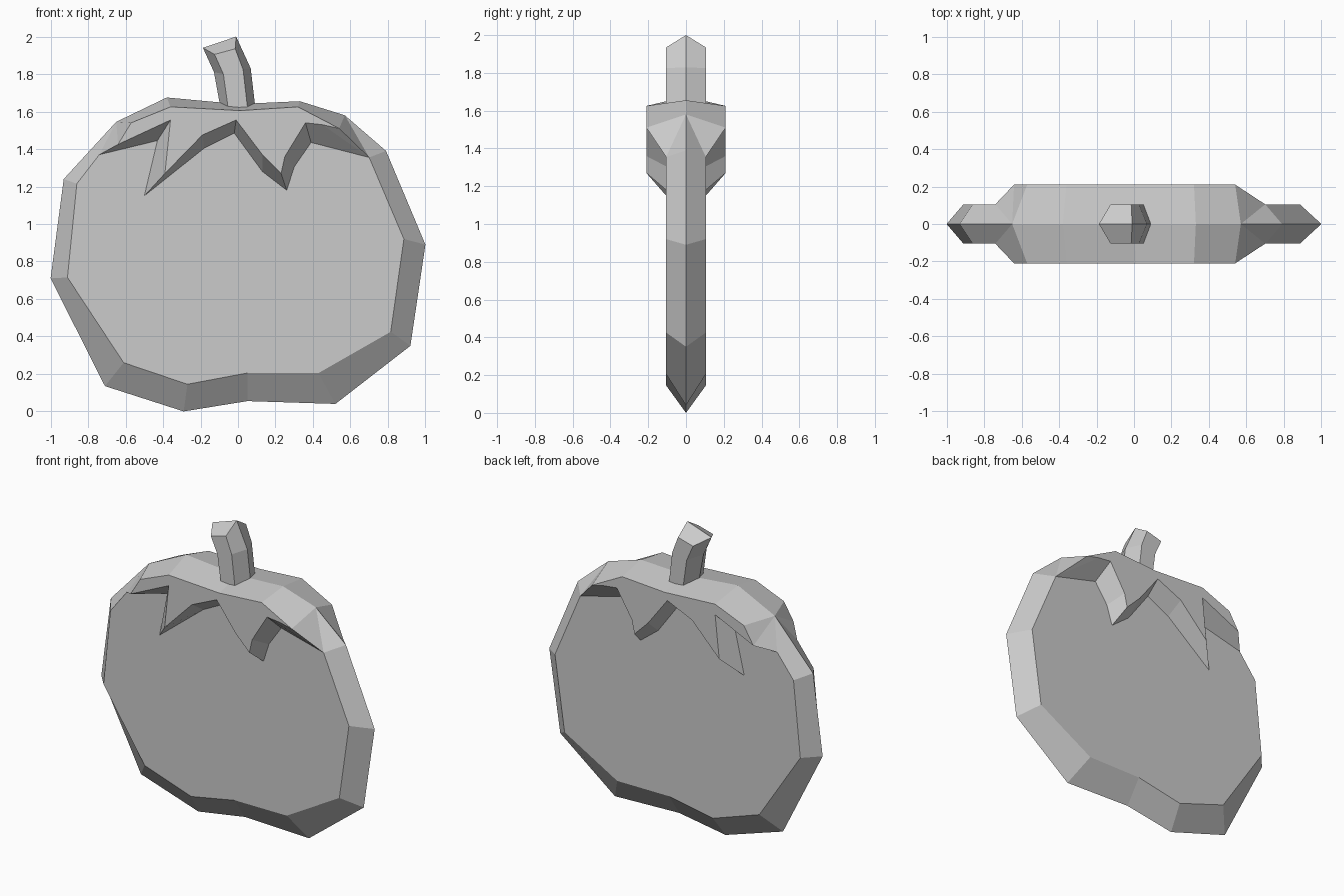
import bpy, bmesh

if "Cube" in bpy.data.objects:
    bpy.data.objects.remove(bpy.data.objects["Cube"])


def build(name, strips, caps):
    """Strips join two profiles of (x, z) points at given depths; caps are flat
    profiles. Everything is mirrored front to back and welded."""
    bm = bmesh.new()
    cache = {}

    def face(points):
        verts = []
        for p in points:
            if p not in cache:
                cache[p] = bm.verts.new(p)
            if cache[p] not in verts:
                verts.append(cache[p])
        if len(verts) > 2 and bm.faces.get(verts) is None:
            bm.faces.new(verts)

    for side in (-1, 1):
        def at(p):
            d = p[2] * side
            return (p[0], d if d else 0.0, p[1])
        for a, b in strips:
            for i in range(len(a) - 1):
                face([at(a[i]), at(a[i + 1]), at(b[i + 1]), at(b[i])])
        for c in caps:
            face([at(p) for p in c])
    bmesh.ops.recalc_face_normals(bm, faces=bm.faces)
    mesh = bpy.data.meshes.new(name)
    bm.to_mesh(mesh)
    bm.free()
    ob = bpy.data.objects.new(name, mesh)
    bpy.context.collection.objects.link(ob)
    return ob


def depth(points, y):
    return [(x, z, y) for x, z in points]


BODY, LEAF = 0.105, 0.21
tip_l, tip_r = (-0.74, 1.37, BODY), (0.70, 1.355, BODY)
rim_l, rim_r = (-0.65, 1.545, 0), (0.57, 1.58, 0)

# Zigzag where the leaf meets the body
zigzag = depth([(-0.43, 1.445), (-0.50, 1.15), (-0.18, 1.405), (-0.02, 1.485),
                (0.13, 1.28), (0.26, 1.18), (0.30, 1.305), (0.39, 1.435)], BODY)

# Fruit body: bevelled rim around flat front and back
rim = [rim_l] + depth([(-0.93, 1.24), (-1.0, 0.71), (-0.71, 0.135), (-0.29, 0.0),
                       (0.05, 0.055), (0.52, 0.04), (0.92, 0.35), (1.0, 0.89),
                       (0.79, 1.39)], 0) + [rim_r]
inner = [tip_l] + depth([(-0.86, 1.215), (-0.91, 0.715), (-0.61, 0.26),
                         (-0.27, 0.145), (0.05, 0.205), (0.43, 0.205),
                         (0.815, 0.425), (0.885, 0.92)], BODY) + [tip_r]
build("fruit_body", [(rim, inner + [tip_r])], [inner + zigzag[::-1]])

# Leaf cap: raised zigzag face, sloping walls and top
lower = depth([(-0.64, 1.425), (-0.36, 1.555), (-0.39, 1.27), (-0.19, 1.475),
               (-0.01, 1.555), (0.13, 1.37), (0.23, 1.27), (0.25, 1.36),
               (0.36, 1.54), (0.45, 1.53), (0.54, 1.51)], LEAF)
upper = depth([(-0.57, 1.54), (-0.36, 1.625), (0.01, 1.605), (0.32, 1.625)], LEAF)
top_rim = ([rim_l] * 3 + depth([(-0.38, 1.675), (0.0, 1.64), (0.33, 1.655)], 0)
           + [rim_r] * 2)
build("leaf_cap",
      [([tip_l] + lower + [tip_r], [tip_l] * 2 + zigzag + [tip_r] * 3),
       (top_rim, [tip_l, lower[0]] + upper + [lower[-1], tip_r])],
      [lower + upper[::-1]])

# Stem: bent six-sided column, each section listed left to right
sections = []
for left, in_left, in_right, right in (
        ((-0.09, 1.60), (-0.05, 1.60), (0.053, 1.60), (0.095, 1.60)),
        ((-0.128, 1.81), (-0.078, 1.80), (0.027, 1.825), (0.068, 1.83)),
        ((-0.187, 1.94), (-0.125, 1.905), (-0.015, 1.935), (-0.01, 2.0))):
    sections.append([(*left, 0), (*in_left, BODY), (*in_right, BODY), (*right, 0)])
build("stem", list(zip(sections, sections[1:])), [sections[0], sections[2]])
